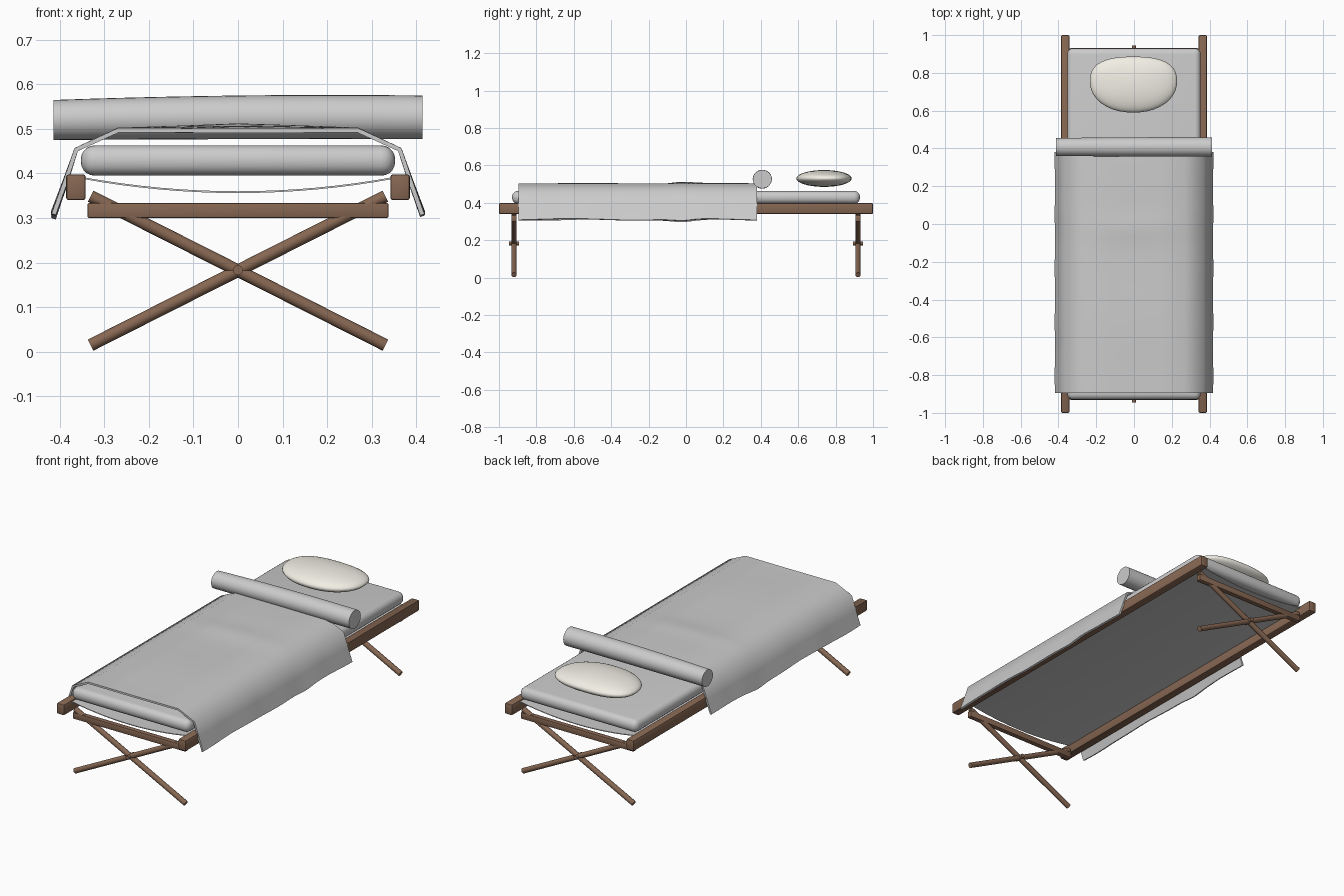
import bpy, bmesh, math
from mathutils import Vector

if "Cube" in bpy.data.objects:
    bpy.data.objects.remove(bpy.data.objects["Cube"])


def material(name, rgb):
    m = bpy.data.materials.new(name)
    m.diffuse_color = (*rgb, 1)
    m.use_nodes = True
    m.node_tree.nodes["Principled BSDF"].inputs["Base Color"].default_value = m.diffuse_color
    return m


wood = material("wood", (0.24, 0.135, 0.085))
linen = material("linen", (0.88, 0.86, 0.78))


def finish(ob, name, mat=None, angle=40):
    ob.name = name
    if mat:
        ob.data.materials.append(mat)
    bpy.ops.object.select_all(action='DESELECT')
    ob.select_set(True)
    bpy.context.view_layer.objects.active = ob
    bpy.ops.object.shade_smooth_by_angle(angle=math.radians(angle))
    return ob


def box(name, loc, size, bevel, segments, mat=None):
    bpy.ops.mesh.primitive_cube_add(size=1, location=loc)
    ob = bpy.context.object
    ob.scale = size
    bpy.ops.object.transform_apply(location=False, rotation=False, scale=True)
    b = ob.modifiers.new("bevel", 'BEVEL')
    b.width, b.segments = bevel, segments
    bpy.ops.object.modifier_apply(modifier="bevel")
    return finish(ob, name, mat)


def rod(name, a, b, radius, mat):
    a, b = Vector(a), Vector(b)
    bpy.ops.mesh.primitive_cylinder_add(vertices=16, radius=radius, depth=(b - a).length,
                                        location=(a + b) / 2)
    ob = bpy.context.object
    ob.rotation_euler = (b - a).to_track_quat('Z', 'Y').to_euler()
    return finish(ob, name, mat)


def sheet(name, nu, nv, fn, thickness):
    """Grid surface from fn(i, j), thickened inwards."""
    bm = bmesh.new()
    rows = [[bm.verts.new(fn(i, j)) for i in range(nu)] for j in range(nv)]
    for r, s in zip(rows, rows[1:]):
        for i in range(nu - 1):
            bm.faces.new((r[i], r[i + 1], s[i + 1], s[i]))
    me = bpy.data.meshes.new(name)
    bm.to_mesh(me)
    bm.free()
    ob = bpy.data.objects.new(name, me)
    bpy.context.collection.objects.link(ob)
    bpy.context.view_layer.objects.active = ob
    s = ob.modifiers.new("thickness", 'SOLIDIFY')
    s.thickness, s.offset = thickness, -1
    bpy.ops.object.modifier_apply(modifier="thickness")
    return finish(ob, name, angle=50)


# side rails
for side, s in (("left", -1), ("right", 1)):
    box(f"{side}_rail", (s * 0.364, 0, 0.369), (0.044, 2, 0.058), 0.006, 2, wood)

# crossed legs, pivot and crossbar at each end
for end, s in (("front", -1), ("back", 1)):
    y = s * 0.919
    for side, t in (("left", -1), ("right", 1)):
        rod(f"{end}_{side}_leg", (t * 0.331, y, 0.0145), (-t * 0.331, y, 0.349), 0.014, wood)
    rod(f"{end}_pivot", (0, y - 0.027, 0.183), (0, y + 0.027, 0.183), 0.011, wood)
    box(f"{end}_crossbar", (0, y, 0.317), (0.676, 0.028, 0.034), 0.004, 2, wood)


# sagging canvas
def canvas_point(i, j):
    u = -1 + i / 8
    return (0.35 * u, -0.93 + 1.86 * j / 4, 0.360 + 0.032 * u * u)


sheet("canvas", 17, 5, canvas_point, 0.004)

# mattress
box("mattress", (0, 0, 0.429), (0.706, 1.86, 0.068), 0.031, 5)

# draped blanket: half cross-section mirrored, with soft ripples along y
half = [(0.417, 0.312), (0.392, 0.383), (0.367, 0.457), (0.27, 0.502), (0.135, 0.503)]
section = [(-x, z) for x, z in half] + [(0, 0.504)] + half[::-1]


def blanket_point(i, j):
    x, z = section[i]
    y = -0.895 + 1.275 * j / 40
    bump = math.exp(-((y + 0.02) / 0.07) ** 2)
    wave = math.sin(9 * y + 2 * x)
    centre = max(0, 1 - abs(x) / 0.3)
    if abs(x) > 0.3:
        low = (0.46 - z) / 0.15
        z += low * (0.004 * wave - 0.009 * bump)
        x += math.copysign(0.003 * low * math.sin(11 * y + 1), x)
    else:
        z += centre * (0.003 * wave + 0.009 * bump)
    if j == 40:
        y -= 0.015 * centre
    return (x, y, z)


sheet("blanket", len(section), 41, blanket_point, 0.01)

# rolled top edge of the blanket, slightly bowed
bm = bmesh.new()
rings = []
for k in range(13):
    u = -1 + k / 6
    cz = 0.523 + 0.003 * (1 - u * u) + 0.003 * u
    r = 0.047 + 0.002 * (1 - u * u) + 0.002 * u
    rings.append([bm.verts.new((0.414 * u, 0.408 + r * 1.04 * math.cos(a), cz + r * math.sin(a)))
                  for a in (math.tau * n / 28 for n in range(28))])
for p, q in zip(rings, rings[1:]):
    for n in range(28):
        m = (n + 1) % 28
        bm.faces.new((p[n], p[m], q[m], q[n]))
bm.faces.new(rings[0])
bm.faces.new(rings[-1])
bmesh.ops.recalc_face_normals(bm, faces=bm.faces)
me = bpy.data.meshes.new("blanket_roll")
bm.to_mesh(me)
bm.free()
roll = bpy.data.objects.new("blanket_roll", me)
bpy.context.collection.objects.link(roll)
finish(roll, "blanket_roll")

# pillow: flattened sphere with squared-off outline
bpy.ops.mesh.primitive_uv_sphere_add(segments=40, ring_count=20, radius=1)
pillow = bpy.context.object
for v in pillow.data.vertices:
    x, y, z = v.co
    d = math.hypot(x, y)
    if d > 1e-5:
        c, s = x / d, y / d
        k = (abs(c) ** 2.3 + abs(s) ** 2.3) ** (-1 / 2.3)
        x, y = x * k, y * k
    v.co = (-0.003 + 0.231 * x, 0.738 + 0.148 * y + 0.02 * x * x, 0.530 + 0.045 * z)
finish(pillow, "pillow", linen, 60)
